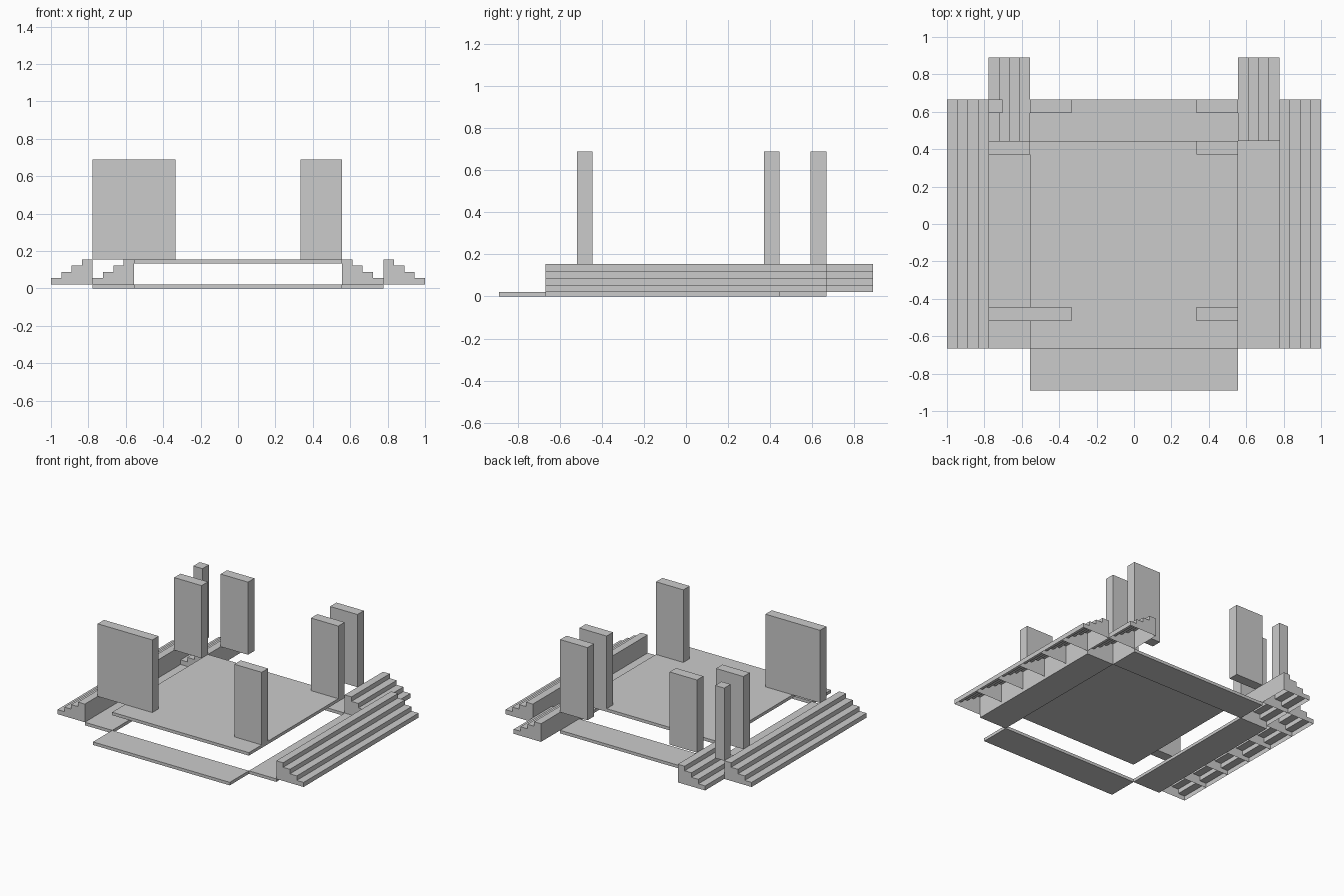
import bpy, bmesh

if "Cube" in bpy.data.objects:
    bpy.data.objects.remove(bpy.data.objects["Cube"])

U = 2 / 9            # floor tile module
T = 0.1 * U          # slab thickness
TOP = 0.7 * U        # top of raised platform and stairs
WALL_TOP = 3.1 * U
W = U / 3            # wall thickness


def box(name, x0, x1, y0, y1, z0, z1):
    bm = bmesh.new()
    bmesh.ops.create_cube(bm, size=1)
    for v in bm.verts:
        v.co = ((x0 + x1) / 2 + v.co.x * (x1 - x0),
                (y0 + y1) / 2 + v.co.y * (y1 - y0),
                (z0 + z1) / 2 + v.co.z * (z1 - z0))
    return finish(name, bm)


def finish(name, bm):
    mesh = bpy.data.meshes.new(name)
    bm.to_mesh(mesh)
    bm.free()
    obj = bpy.data.objects.new(name, mesh)
    bpy.context.collection.objects.link(obj)
    return obj


def stairs(name, x_high, side, y0, tiles):
    """Row of hollow stair tiles, open underneath, descending towards side."""
    run, rise = U / 4, (TOP - T) / 4
    profile = [(0, T), (0, TOP)]
    for i in range(4):
        profile += [((i + 1) * run, TOP - i * rise),
                    ((i + 1) * run, TOP - (i + 1) * rise)]
    bm = bmesh.new()
    a = [bm.verts.new((x_high + side * x, y0, z)) for x, z in profile]
    b = [bm.verts.new((x_high + side * x, y0 + U, z)) for x, z in profile]
    # End caps, then wall, treads and risers
    faces = [bm.faces.new(a), bm.faces.new(b[::-1])]
    for i in range(len(profile) - 1):
        faces.append(bm.faces.new((a[i + 1], a[i], b[i], b[i + 1])))
    if side < 0:
        bmesh.ops.reverse_faces(bm, faces=faces)
    bmesh.ops.reverse_faces(bm, faces=faces)
    # Temporary bottom lets the outward normals be found reliably
    cap = bm.faces.new((a[0], a[-1], b[-1], b[0]))
    bmesh.ops.recalc_face_normals(bm, faces=bm.faces[:])
    bmesh.ops.delete(bm, geom=[cap], context='FACES_ONLY')
    obj = finish(name, bm)
    mod = obj.modifiers.new("tiles", 'ARRAY')
    mod.count = tiles
    mod.use_relative_offset = False
    mod.use_constant_offset = True
    mod.constant_offset_displace = (0, U, 0)
    return obj


# Ground level floor strips
box("front_floor", -2.5 * U, 2.5 * U, -4 * U, -3 * U, 0, T)
box("back_floor", -2.5 * U, 2.5 * U, 2 * U, 3 * U, 0, T)
box("left_floor", -3.5 * U, -2.5 * U, -3 * U, 2 * U, 0, T)
box("right_floor", 2.5 * U, 3.5 * U, -3 * U, 2 * U, 0, T)

# Raised platform
box("platform", -2.5 * U, 2.5 * U, -3 * U, 2 * U, TOP - T, TOP)

# Stairs along both sides and at the back corners
for label, s in (("left", -1), ("right", 1)):
    stairs(label + "_outer_stairs", s * 3.5 * U, s, -3 * U, 6)
    stairs(label + "_back_stairs", s * 2.5 * U, s, 2 * U, 2)

# Wall panels: x range in modules, back face y in modules
walls = [
    ("front_left_wall", -3.5, -1.5, -2),
    ("front_right_wall", 1.5, 2.5, -2),
    ("middle_left_wall", -3.5, -2.5, 2),
    ("middle_right_wall", 1.5, 2.5, 2),
    ("back_left_wall", -2.5, -1.5, 3),
    ("back_right_wall", 1.5, 2.5, 3),
    ("corner_pillar", -3.5, -3.5 + 1 / 3, 3),
]
for name, x0, x1, y in walls:
    box(name, x0 * U, x1 * U, y * U - W, y * U, TOP, WALL_TOP)
